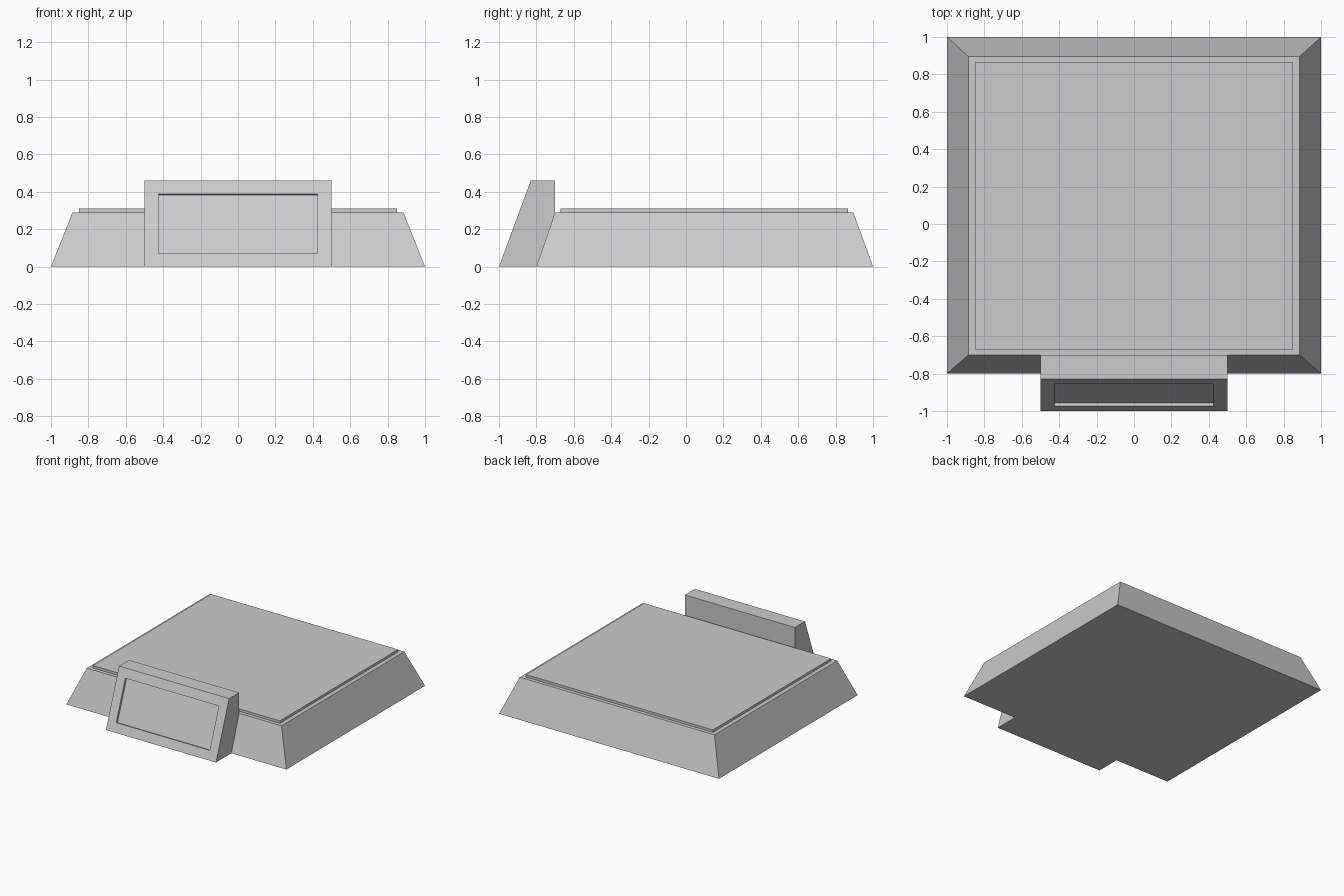
import bpy, bmesh
from mathutils import Vector

if "Cube" in bpy.data.objects:
    bpy.data.objects.remove(bpy.data.objects["Cube"])


def finish(name, bm):
    bmesh.ops.recalc_face_normals(bm, faces=bm.faces)
    mesh = bpy.data.meshes.new(name)
    bm.to_mesh(mesh)
    bm.free()
    obj = bpy.data.objects.new(name, mesh)
    bpy.context.collection.objects.link(obj)
    return obj


def loft(name, rings):
    """Closed solid between two matching rings of points."""
    bm = bmesh.new()
    a, b = [[bm.verts.new(p) for p in ring] for ring in rings]
    n = len(a)
    bm.faces.new(a)
    bm.faces.new(b)
    for i in range(n):
        j = (i + 1) % n
        bm.faces.new((a[i], a[j], b[j], b[i]))
    return bm


def rect(x, y0, y1, z):
    return [(-x, y0, z), (x, y0, z), (x, y1, z), (-x, y1, z)]


# Sloped plinth
finish("base", loft("base", [rect(1.0, -0.8, 1.0, 0), rect(0.885, -0.7, 0.895, 0.29)]))

# Thin raised slab on top
finish("top_slab", loft("top_slab", [rect(0.85, -0.67, 0.865, 0.29), rect(0.85, -0.67, 0.865, 0.31)]))

# Leaning plaque block on the front, its back following the plinth slope
profile = [(-1.0, 0), (-0.83, 0.46), (-0.7, 0.46), (-0.7, 0.29), (-0.8, 0)]
bm = loft("plaque", [[(x, y, z) for y, z in profile] for x in (-0.5, 0.5)])
bmesh.ops.recalc_face_normals(bm, faces=bm.faces)

# Recessed panel in the plaque's front face
bm.normal_update()
front = min(bm.faces, key=lambda f: f.normal.dot(Vector((0, -0.94, 0.35))) * -1)
bmesh.ops.inset_region(bm, faces=[front], thickness=0.075, use_even_offset=True)
bmesh.ops.inset_region(bm, faces=[front], thickness=0, depth=-0.018)
finish("plaque", bm)
